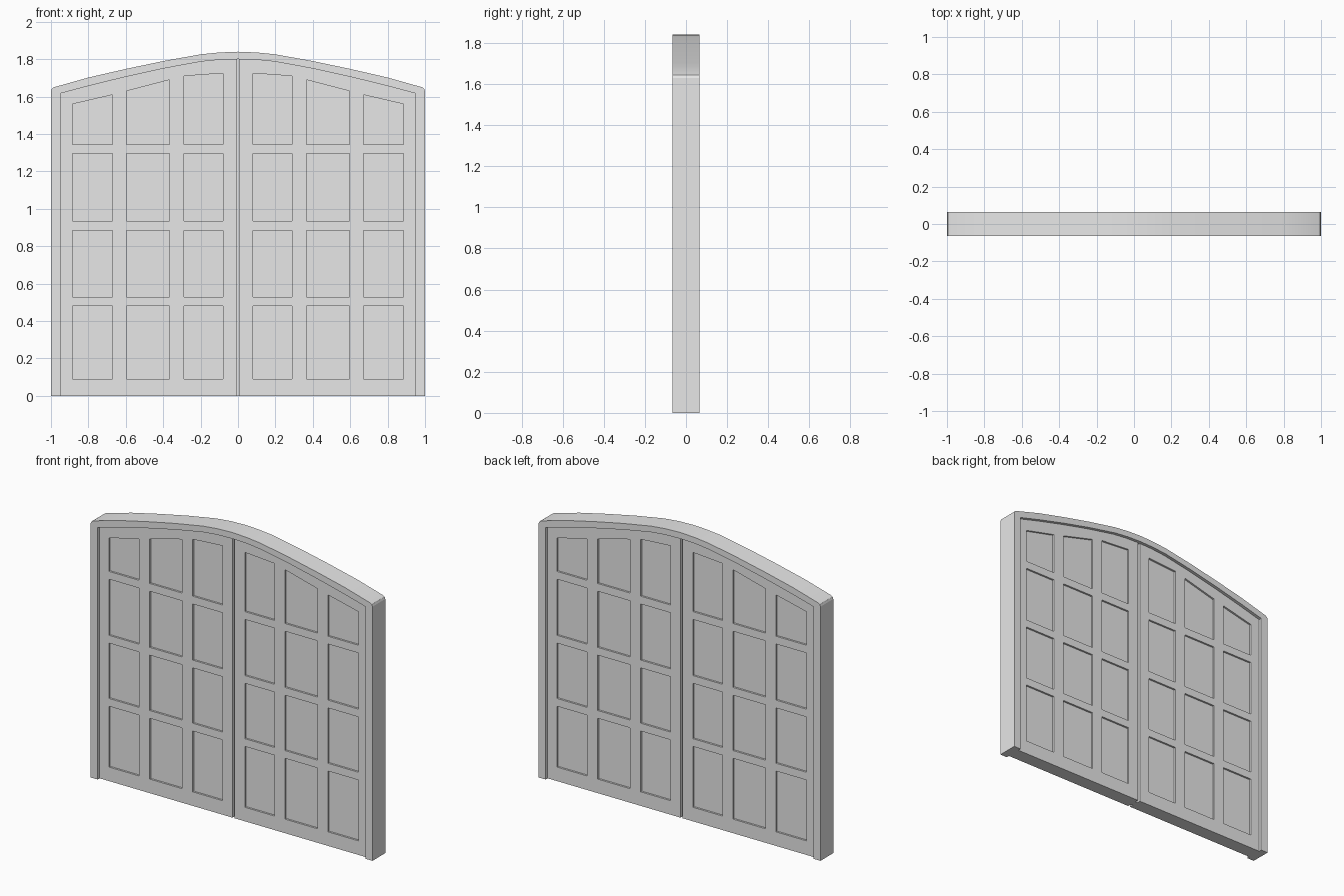
import bpy, bmesh

if "Cube" in bpy.data.objects:
    bpy.data.objects.remove(bpy.data.objects["Cube"])

FRAME_Y = 0.065   # half depth of the surround
LEAF_Y = 0.045    # half depth of the door leaves
PANEL_Y = 0.033   # half depth at the sunken panels

grey = bpy.data.materials.new("grey_paint")
grey.diffuse_color = (0.8, 0.8, 0.8, 1)
grey.use_nodes = True
grey.node_tree.nodes["Principled BSDF"].inputs["Base Color"].default_value = grey.diffuse_color


def add_prism(bm, pts, y0, y1):
    """Extrude an x-z outline from y0 to y1."""
    face = bm.faces.new([bm.verts.new((x, y0, z)) for x, z in pts])
    ext = bmesh.ops.extrude_face_region(bm, geom=[face])
    verts = [v for v in ext["geom"] if isinstance(v, bmesh.types.BMVert)]
    bmesh.ops.translate(bm, verts=verts, vec=(0, y1 - y0, 0))


def make_object(name, prisms):
    bm = bmesh.new()
    for pts, y0, y1 in prisms:
        add_prism(bm, pts, y0, y1)
    bmesh.ops.recalc_face_normals(bm, faces=bm.faces)
    mesh = bpy.data.meshes.new(name)
    bm.to_mesh(mesh)
    bm.free()
    mesh.materials.append(grey)
    obj = bpy.data.objects.new(name, mesh)
    bpy.context.collection.objects.link(obj)
    return obj


def select_only(obj):
    bpy.ops.object.select_all(action='DESELECT')
    obj.select_set(True)
    bpy.context.view_layer.objects.active = obj


def both_sides(half):
    """Mirror a right-hand line running from the centre outwards."""
    return [(-x, z) for x, z in reversed(half)] + half[1:]


# Arched surround with jambs
outer = [(0, 1.84), (0.1, 1.836), (0.2, 1.826), (0.4, 1.79), (0.6, 1.748),
         (0.8, 1.702), (0.985, 1.65), (0.995, 1.643), (1, 1.63), (1, 0)]
inner = [(0, 1.80), (0.1, 1.797), (0.2, 1.787), (0.4, 1.75), (0.6, 1.706),
         (0.8, 1.657), (0.95, 1.617), (0.95, 0)]
ring = both_sides(outer) + both_sides(inner)[::-1]
frame = make_object("arched_frame", [(ring, -FRAME_Y, FRAME_Y)])
select_only(frame)
bpy.ops.object.shade_smooth_by_angle(angle=0.35)

# Sunken panel layout for one leaf: (x0, x1, top at x0, top at x1)
columns = [(0.08, 0.29, 1.725, 1.71), (0.365, 0.595, 1.69, 1.63),
           (0.67, 0.885, 1.61, 1.56)]
rows = [(0.09, 0.48), (0.53, 0.885), (0.935, 1.295)]
panels = []
for x0, x1, t0, t1 in columns:
    for z0, z1 in rows:
        panels.append([(x0, z0), (x1, z0), (x1, z1), (x0, z1)])
    panels.append([(x0, 1.345), (x1, 1.345), (x1, t1), (x0, t0)])

# Two door leaves, tucked slightly into the surround
leaf_half = [(0.008, 0), (0.008, 1.808)]
leaf_half += [(x, z + 0.008) for x, z in inner[1:-2]]
leaf_half += [(0.96, 1.622), (0.96, 0)]
for side, name in ((-1, "left_leaf"), (1, "right_leaf")):
    leaf = make_object(name, [([(side * x, z) for x, z in leaf_half],
                               -LEAF_Y, LEAF_Y)])
    pockets = []
    for p in panels:
        p = [(side * x, z) for x, z in p]
        pockets += [(p, -0.1, -PANEL_Y), (p, PANEL_Y, 0.1)]
    cutter = make_object("panel_cutter", pockets)
    cutter.hide_render = True
    cut = leaf.modifiers.new("panels", 'BOOLEAN')
    cut.operation = 'DIFFERENCE'
    cut.solver = 'EXACT'
    cut.object = cutter
    select_only(leaf)
    bpy.ops.object.modifier_apply(modifier=cut.name)
    bpy.data.objects.remove(cutter)

# Recessed strip between the leaves
strip = [(-0.01, 0), (0.01, 0), (0.01, 1.805), (-0.01, 1.805)]
make_object("meeting_strip", [(strip, -0.02, 0.02)])
